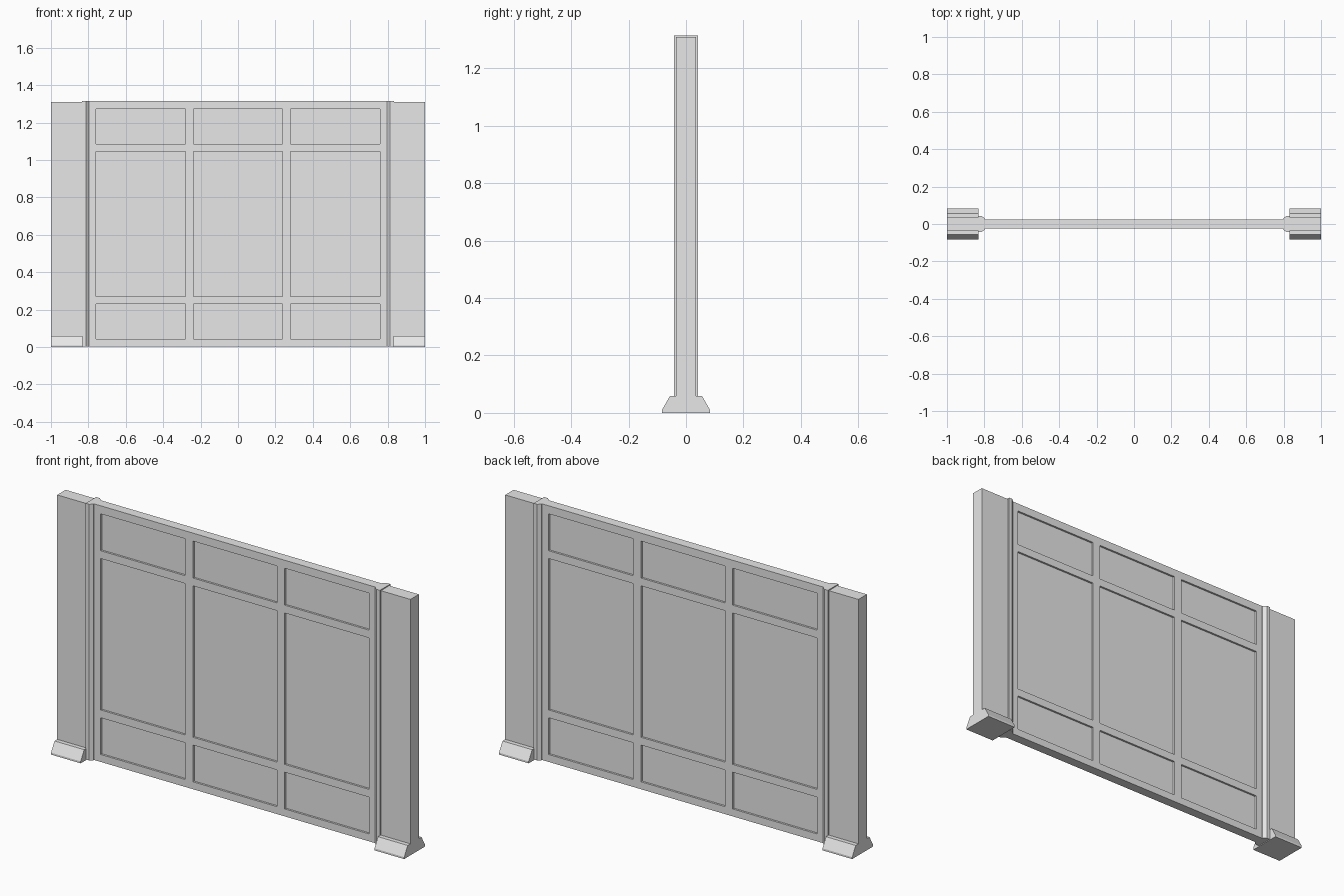
import bpy, bmesh

cube = bpy.data.objects.get("Cube")
if cube:
    bpy.data.objects.remove(cube, do_unlink=True)

# Single pale grey finish
grey = bpy.data.materials.new("pale_grey")
grey.use_nodes = True
grey.diffuse_color = (0.8, 0.8, 0.8, 1)
grey.node_tree.nodes["Principled BSDF"].inputs["Base Color"].default_value = (0.8, 0.8, 0.8, 1)


def finish(bm, name):
    bmesh.ops.recalc_face_normals(bm, faces=bm.faces)
    mesh = bpy.data.meshes.new(name)
    bm.to_mesh(mesh)
    bm.free()
    mesh.materials.append(grey)
    obj = bpy.data.objects.new(name, mesh)
    bpy.context.collection.objects.link(obj)
    return obj


def prism(name, points, offset):
    """Close a 3D outline and extrude it along an offset."""
    bm = bmesh.new()
    face = bm.faces.new([bm.verts.new(p) for p in points])
    result = bmesh.ops.extrude_face_region(bm, geom=[face], use_keep_orig=True)
    verts = [g for g in result["geom"] if isinstance(g, bmesh.types.BMVert)]
    bmesh.ops.translate(bm, verts=verts, vec=offset)
    return finish(bm, name)


def box_outline(x0, x1, y, z):
    return [(x0, -y, z), (x1, -y, z), (x1, y, z), (x0, y, z)]


WALL_X, WALL_Y, BASE, TOP = 0.8, 0.025, 0.004, 1.315
RECESS = 0.01
COLUMNS = [(-0.76, -0.282), (-0.237, 0.237), (0.282, 0.76)]
ROWS = [(0.042, 0.23), (0.27, 1.045), (1.085, 1.274)]

# Wall slab, cut along the frame lines
bm = bmesh.new()
bmesh.ops.create_cube(bm, size=1)
for v in bm.verts:
    v.co = (v.co.x * 2 * WALL_X, v.co.y * 2 * WALL_Y, BASE if v.co.z < 0 else TOP)
cuts = [((x, 0, 0), (1, 0, 0)) for pair in COLUMNS for x in pair]
cuts += [((0, 0, z), (0, 0, 1)) for pair in ROWS for z in pair]
for co, no in cuts:
    bmesh.ops.bisect_plane(bm, geom=bm.verts[:] + bm.edges[:] + bm.faces[:],
                           plane_co=co, plane_no=no)


def in_any(value, spans):
    return any(lo < value < hi for lo, hi in spans)


# Sunken panels on both faces
bm.normal_update()
panels = []
for f in bm.faces:
    c = f.calc_center_median()
    if abs(f.normal.y) > 0.9 and in_any(c.x, COLUMNS) and in_any(c.z, ROWS):
        panels.append(f)
for f in bmesh.ops.extrude_discrete_faces(bm, faces=panels)["faces"]:
    side = 1 if f.calc_center_median().y > 0 else -1
    for v in f.verts:
        v.co.y = side * (WALL_Y - RECESS)
finish(bm, "panelled_wall")

# Posts, trims and feet at each end
for side, label in ((1, "left"), (-1, "right")):
    prism(label + "_post", box_outline(side * 0.832, side, 0.034, 0.01), (0, 0, 1.3))

    trim = [(0.833, 0.042), (0.813, 0.042), (0.797, 0.029)]
    trim += [(x, -y) for x, y in reversed(trim)]
    prism(label + "_trim", [(side * x, y, BASE) for x, y in trim], (0, 0, TOP - BASE))

    foot = [(0.084, 0), (0.084, 0.01), (0.056, 0.059)]
    foot += [(-y, z) for y, z in reversed(foot)]
    prism(label + "_foot", [(side * 0.832, y, z) for y, z in foot], (side * 0.168, 0, 0))
